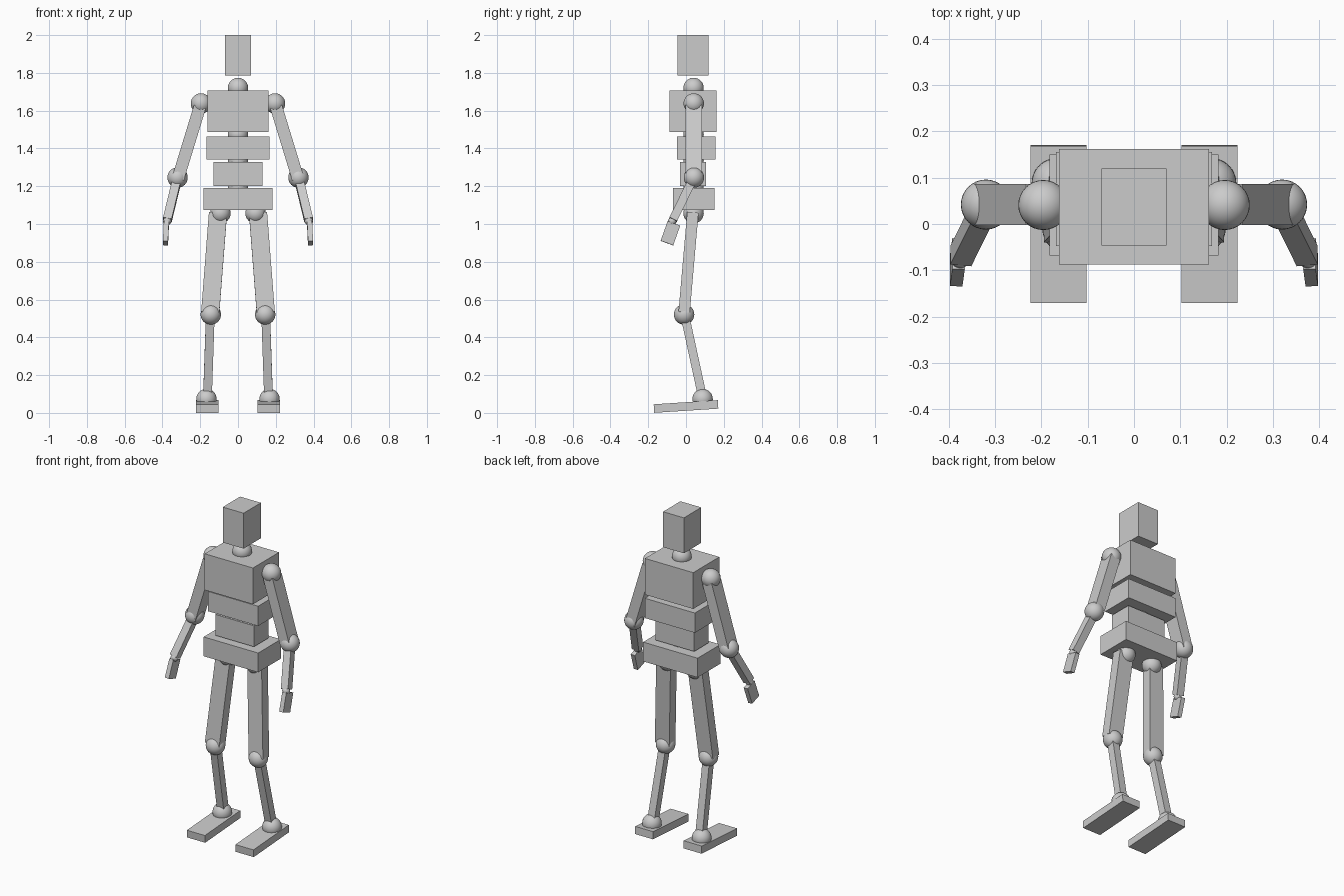
import bpy
from math import radians
from mathutils import Vector, Matrix

if "Cube" in bpy.data.objects:
    bpy.data.objects.remove(bpy.data.objects["Cube"])

R = 0.054  # standard joint radius


def box(name, centre, size, rot=None):
    bpy.ops.mesh.primitive_cube_add(size=1)
    ob = bpy.context.object
    ob.name = name
    m = rot.to_4x4() if rot else Matrix.Identity(4)
    ob.matrix_world = Matrix.Translation(centre) @ m @ Matrix.Diagonal((*size, 1))
    return ob


def block(name, half_x, y0, y1, z0, z1):
    return box(name, (0, (y0 + y1) / 2, (z0 + z1) / 2), (2 * half_x, y1 - y0, z1 - z0))


def limb(name, a, b, width, depth):
    """Box running from a to b, its width kept level with the x axis."""
    a, b = Vector(a), Vector(b)
    z = (a - b).normalized()
    y = z.cross(Vector((1, 0, 0))).normalized()
    x = y.cross(z)
    rot = Matrix((x, y, z)).transposed()
    return box(name, (a + b) / 2, (width, depth, (a - b).length), rot)


def ball(name, centre, r=R):
    bpy.ops.mesh.primitive_uv_sphere_add(segments=32, ring_count=16, radius=r, location=centre)
    ob = bpy.context.object
    ob.name = name
    bpy.ops.object.shade_smooth()
    return ob


# Head and torso blocks
block("head", 0.07, -0.046, 0.12, 1.785, 2.0)
block("chest", 0.162, -0.088, 0.162, 1.488, 1.708)
block("ribs", 0.168, -0.047, 0.155, 1.342, 1.462)
block("abdomen", 0.13, -0.032, 0.107, 1.2, 1.327)
block("pelvis", 0.183, -0.068, 0.15, 1.073, 1.19)

# Neck and spine joints
for name, z in (("neck_joint", 1.72), ("upper_spine_joint", 1.475),
                ("middle_spine_joint", 1.335), ("lower_spine_joint", 1.195)):
    ball(name, (0, 0.04, z))

for side, s in (("left", 1), ("right", -1)):
    # Arm
    ball(f"{side}_shoulder_joint", (s * 0.196, 0.041, 1.638))
    limb(f"{side}_upper_arm", (s * 0.202, 0.042, 1.62), (s * 0.318, 0.042, 1.24), 0.065, 0.088)
    ball(f"{side}_elbow_joint", (s * 0.32, 0.042, 1.246))
    limb(f"{side}_forearm", (s * 0.325, 0.03, 1.225), (s * 0.374, -0.069, 1.022), 0.046, 0.045)
    ball(f"{side}_wrist_joint", (s * 0.375, -0.073, 1.015), 0.022)
    limb(f"{side}_hand", (s * 0.379, -0.064, 1.003), (s * 0.384, -0.101, 0.899), 0.027, 0.071)

    # Leg
    ball(f"{side}_hip_joint", (s * 0.093, 0.04, 1.057))
    limb(f"{side}_thigh", (s * 0.106, 0.036, 1.058), (s * 0.147, -0.01, 0.53), 0.096, 0.06)
    ball(f"{side}_knee_joint", (s * 0.144, -0.01, 0.521))
    limb(f"{side}_shin", (s * 0.147, -0.005, 0.51), (s * 0.161, 0.084, 0.10), 0.046, 0.046)
    ball(f"{side}_ankle_joint", (s * 0.167, 0.088, 0.073))
    box(f"{side}_foot", (s * 0.163, 0, 0.034), (0.121, 0.34, 0.045),
        Matrix.Rotation(radians(3.7), 3, 'X'))
